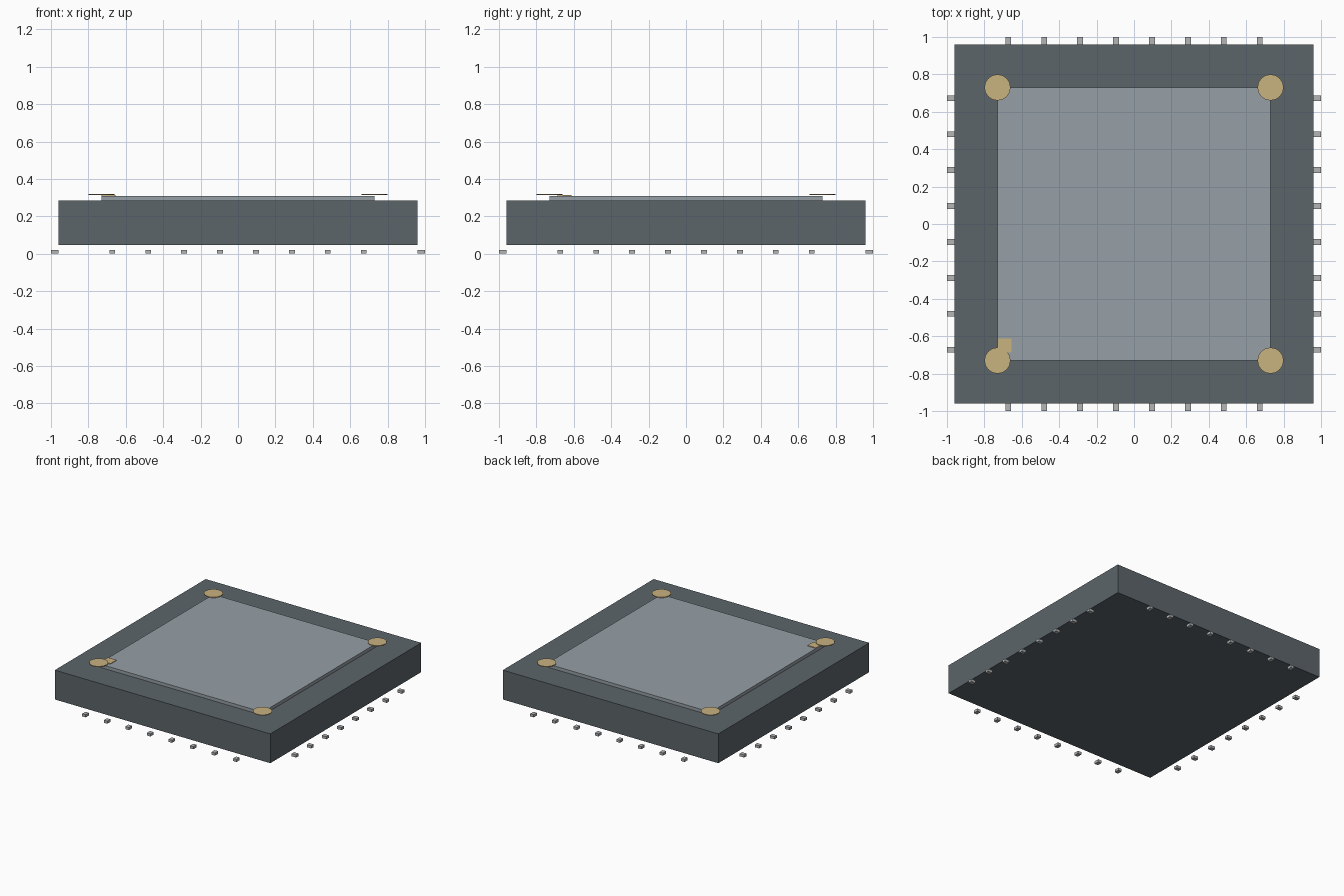
import bpy

default = bpy.data.objects.get("Cube")
if default:
    bpy.data.objects.remove(default, do_unlink=True)


def material(name, rgb):
    m = bpy.data.materials.new(name)
    m.use_nodes = True
    m.diffuse_color = (*rgb, 1)
    m.node_tree.nodes["Principled BSDF"].inputs["Base Color"].default_value = (*rgb, 1)
    return m


slate = material("slate grey", (0.107, 0.130, 0.144))
steel = material("light blue grey", (0.305, 0.35, 0.38))
gold = material("pale gold", (0.58, 0.445, 0.216))
silver = material("silver", (0.45, 0.46, 0.47))


def box(name, mat, x, y, z0, z1, sx, sy):
    bpy.ops.mesh.primitive_cube_add(size=1, location=(x, y, (z0 + z1) / 2))
    ob = bpy.context.object
    ob.name = name
    ob.scale = (sx, sy, z1 - z0)
    bpy.ops.object.transform_apply(location=False, rotation=False, scale=True)
    ob.data.materials.append(mat)
    return ob


# Package body and raised lid
box("package_body", slate, 0, 0, 0.048, 0.284, 1.92, 1.92)
box("lid", steel, 0, 0, 0.284, 0.31, 1.46, 1.46)

# Corner pads, floating level with the lid top
for sx in (-1, 1):
    for sy in (-1, 1):
        bpy.ops.mesh.primitive_cylinder_add(
            vertices=16, radius=0.07, depth=0.006, location=(sx * 0.73, sy * 0.73, 0.317))
        pad = bpy.context.object
        pad.name = "corner_pad"
        pad.data.materials.append(gold)

# Orientation marker beside the front right pad
box("orientation_marker", gold, -0.692, -0.65, 0.31, 0.315, 0.076, 0.076)

# Eight contact pins along each side
for i in range(8):
    t = (i - 3.5) * 0.192
    for s in (-1, 1):
        box("pin_front_back", silver, t, s * 0.98, 0, 0.021, 0.031, 0.04)
        box("pin_side", silver, s * 0.98, t, 0, 0.021, 0.04, 0.031)
